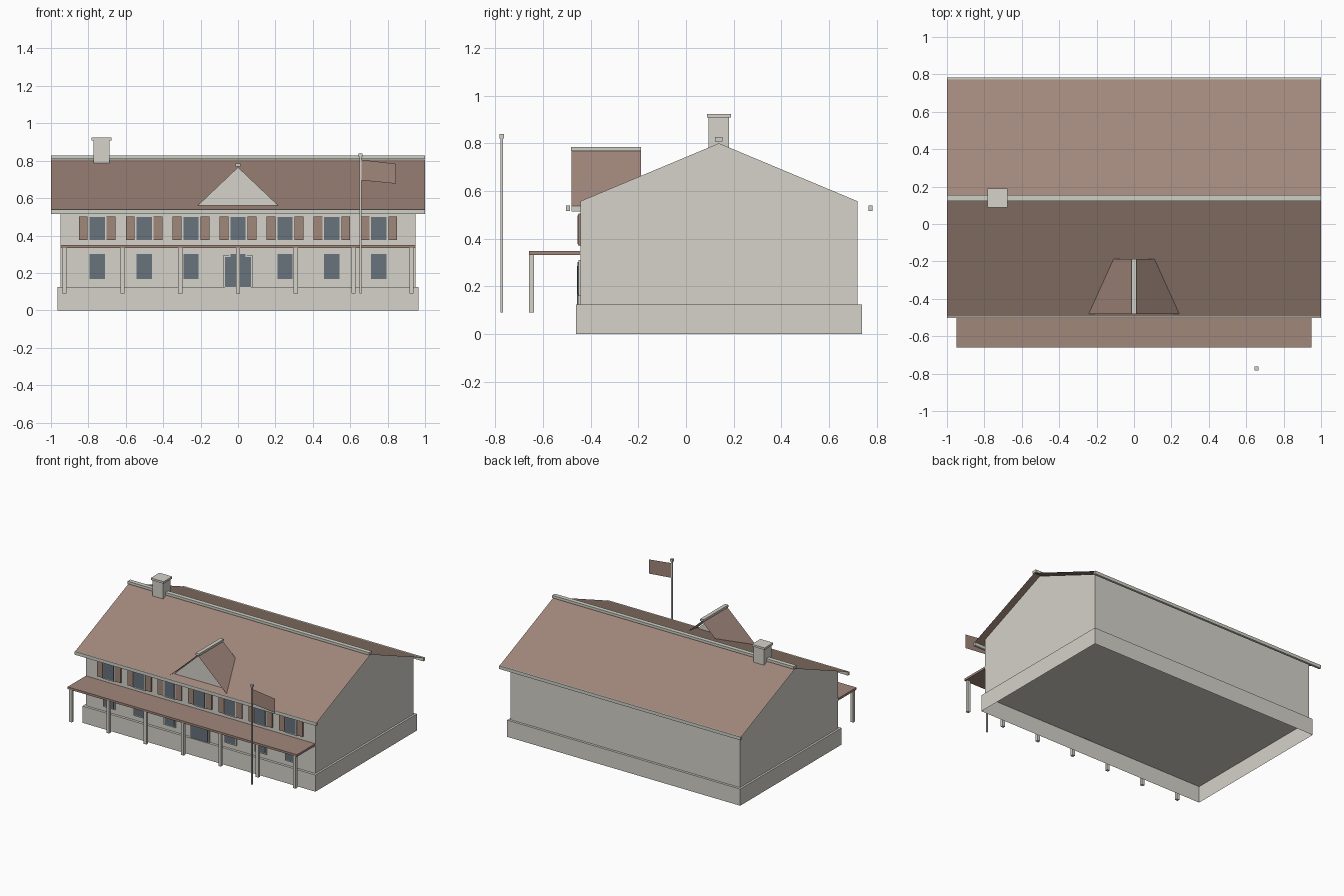
import bpy, bmesh

if "Cube" in bpy.data.objects:
    bpy.data.objects.remove(bpy.data.objects["Cube"])


def material(name, rgb):
    # sRGB 0-255 to linear
    lin = [((c / 255 + 0.055) / 1.055) ** 2.4 for c in rgb]
    m = bpy.data.materials.new(name)
    m.diffuse_color = (*lin, 1)
    m.use_nodes = True
    m.node_tree.nodes["Principled BSDF"].inputs["Base Color"].default_value = m.diffuse_color
    return m


STONE = material("pale_stone", (213, 210, 201))
TRIM = material("trim_grey", (207, 208, 197))
BROWN = material("roof_brown", (161, 135, 123))
GLASS = material("slate_glass", (104, 114, 124))


def mesh_object(name, verts, faces, mat):
    me = bpy.data.meshes.new(name)
    me.from_pydata(verts, [], faces)
    me.materials.append(mat)
    ob = bpy.data.objects.new(name, me)
    bpy.context.collection.objects.link(ob)
    return ob


def box(name, x, y, z, mat, open_bottom=False):
    """Box from (min, max) ranges on each axis."""
    verts = [(a, b, c) for c in z for b in y for a in x]
    faces = [(4, 5, 7, 6), (0, 1, 5, 4), (1, 3, 7, 5), (3, 2, 6, 7), (2, 0, 4, 6)]
    if not open_bottom:
        faces.append((0, 2, 3, 1))
    return mesh_object(name, verts, faces, mat)


def prism_x(name, profile, half, mat):
    """Closed (y, z) profile, counter-clockwise seen from +x, extruded along x."""
    n = len(profile)
    verts = [(s * half, y, z) for s in (-1, 1) for y, z in profile]
    faces = [tuple(reversed(range(n))), tuple(range(n, 2 * n))]
    faces += [(i, (i + 1) % n, n + (i + 1) % n, n + i) for i in range(n)]
    return mesh_object(name, verts, faces, mat)


RIDGE_Y = 0.138
WALL_Y = -0.443

# Plinth (open underneath) and gabled house body
box("plinth", (-0.965, 0.965), (-0.462, 0.737), (0, 0.125), STONE, open_bottom=True)
prism_x("house_walls", [(WALL_Y, 0.125), (0.719, 0.125), (0.719, 0.557),
                        (RIDGE_Y, 0.80), (WALL_Y, 0.557)], 0.95, STONE)

# Main roof: two thin sheets, with ridge cap and eave boards
for name, y, order in (("roof_front", -0.495, (0, 1, 2, 3)), ("roof_back", 0.772, (3, 2, 1, 0))):
    mesh_object(name, [(-1, y, 0.540), (1, y, 0.540), (1, RIDGE_Y, 0.806), (-1, RIDGE_Y, 0.806)],
                [order], BROWN)
box("ridge_cap", (-1, 1), (0.122, 0.154), (0.808, 0.827), TRIM)
box("eave_board_front", (-1, 1), (-0.503, -0.487), (0.516, 0.540), TRIM)
box("eave_board_back", (-1, 1), (0.765, 0.782), (0.516, 0.540), TRIM)

# Chimney
cx = -0.73
box("chimney", (cx - 0.043, cx + 0.043), (RIDGE_Y - 0.043, RIDGE_Y + 0.043), (0.72, 0.91), STONE)
box("chimney_cap", (cx - 0.053, cx + 0.053), (RIDGE_Y - 0.051, RIDGE_Y + 0.051), (0.908, 0.923), STONE)

# Front cross gable: wall triangle, roof sheets open at the back, cap and eaves
mesh_object("gable_wall", [(-0.219, -0.445, 0.557), (0.219, -0.445, 0.557), (0, -0.445, 0.765)],
            [(0, 1, 2)], STONE)
for side, s in (("left", -1), ("right", 1)):
    face = (0, 1, 2, 3) if s > 0 else (3, 2, 1, 0)
    mesh_object("gable_roof_" + side, [(0, -0.480, 0.771), (s * 0.254, -0.480, 0.535),
                                       (s * 0.254, -0.188, 0.535), (0, -0.188, 0.771)],
                [face], BROWN)
    xs = sorted((s * 0.240, s * 0.256))
    box("gable_eave_" + side, xs, (-0.480, -0.190), (0.514, 0.536), TRIM)
box("gable_ridge_cap", (-0.014, 0.014), (-0.481, -0.188), (0.768, 0.784), TRIM)

# Porch roof on seven posts
box("porch_roof", (-0.95, 0.95), (-0.659, WALL_Y), (0.332, 0.348), BROWN)
for i in range(7):
    x = (i - 3) * 0.309
    box(f"porch_post_{i + 1}", (x - 0.011, x + 0.011), (-0.658, -0.638), (0.09, 0.333), STONE)


def window(name, x, half, z0, z1, border):
    box(name + "_frame", (x - half - border, x + half + border), (-0.451, WALL_Y),
        (z0 - border, z1 + border), STONE)
    box(name + "_glass", (x - half, x + half), (-0.455, -0.450), (z0, z1), GLASS)


# Seven windows on each floor, shutters upstairs
for i in range(7):
    x = (i - 3) * 0.251
    window(f"lower_window_{i + 1}", x, 0.041, 0.168, 0.302, 0.008)
    window(f"upper_window_{i + 1}", x, 0.041, 0.377, 0.498, 0.008)
    for side, s in (("left", -1), ("right", 1)):
        xs = sorted((x + s * 0.051, x + s * 0.098))
        box(f"shutter_{side}_{i + 1}", xs, (-0.452, WALL_Y), (0.375, 0.502), BROWN)

# Front door, overlapping the middle window
box("door_frame", (-0.079, 0.079), (-0.453, WALL_Y), (0.125, 0.294), STONE)
box("door_panel", (-0.069, 0.069), (-0.457, -0.452), (0.125, 0.285), GLASS)

# Flagpole and flag
px, py = 0.655, -0.772
box("flagpole", (px - 0.005, px + 0.005), (py - 0.005, py + 0.005), (0.09, 0.825), STONE)
box("flagpole_cap", (px - 0.01, px + 0.01), (py - 0.01, py + 0.01), (0.820, 0.838), STONE)
mesh_object("flag", [(0.660, py, 0.695), (0.846, py, 0.677), (0.846, py, 0.783), (0.660, py, 0.805)],
            [(0, 1, 2, 3)], BROWN)
